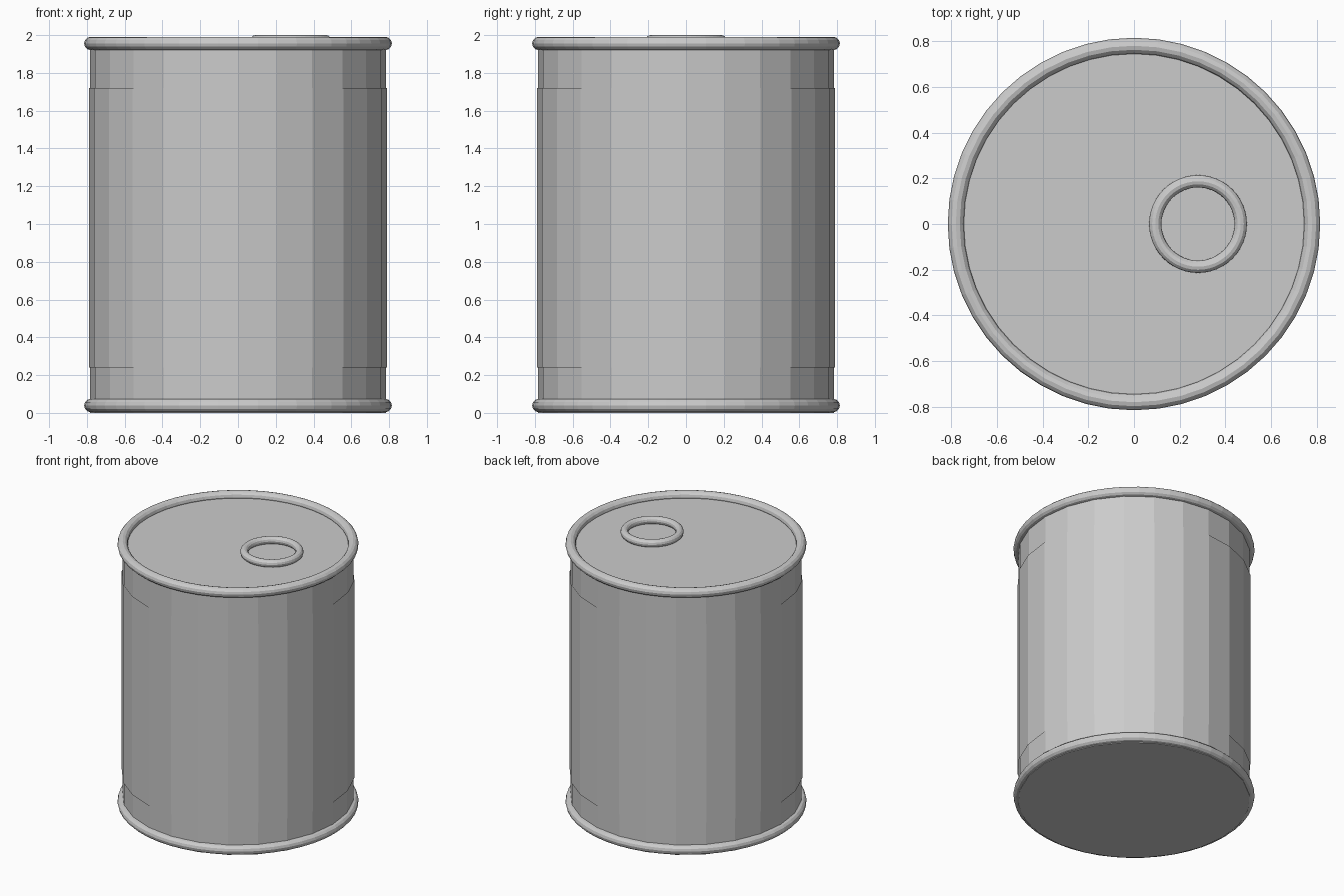
import bpy
import math

cube = bpy.data.objects.get("Cube")
if cube:
    bpy.data.objects.remove(cube, do_unlink=True)

metal = bpy.data.materials.new("plain_grey_metal")
metal.use_nodes = True
GREY = (0.6, 0.6, 0.6, 1)
metal.diffuse_color = GREY
metal.node_tree.nodes["Principled BSDF"].inputs["Base Color"].default_value = GREY


def finish(name):
    obj = bpy.context.object
    obj.name = name
    obj.data.materials.append(metal)
    return obj


def drum(name, radius, bottom, top, cap="NGON"):
    # The quarter-turn symmetry puts a corner on each axis
    bpy.ops.mesh.primitive_cylinder_add(
        vertices=24, radius=radius, depth=top - bottom,
        end_fill_type=cap, location=(0, 0, (bottom + top) / 2))
    return finish(name)


def ring(name, major, minor, location, segments=48):
    bpy.ops.mesh.primitive_torus_add(
        major_radius=major, minor_radius=minor, major_segments=segments,
        minor_segments=12, location=location)
    return finish(name)


# Can body with flat lid and base
drum("can_body", 0.783, 0.0, 1.948)

# Paper label, a thin open sleeve around the body
drum("label_sleeve", 0.789, 0.24, 1.72, cap="NOTHING")

# Rolled rims at both ends
for name, z in (("bottom_rim", 0.039), ("top_rim", 1.956)):
    ring(name, 0.78, 0.035, (0, 0, z))

# Pull ring lying on the lid
ring("pull_ring", 0.187, 0.027, (0.28, 0, 1.973))
